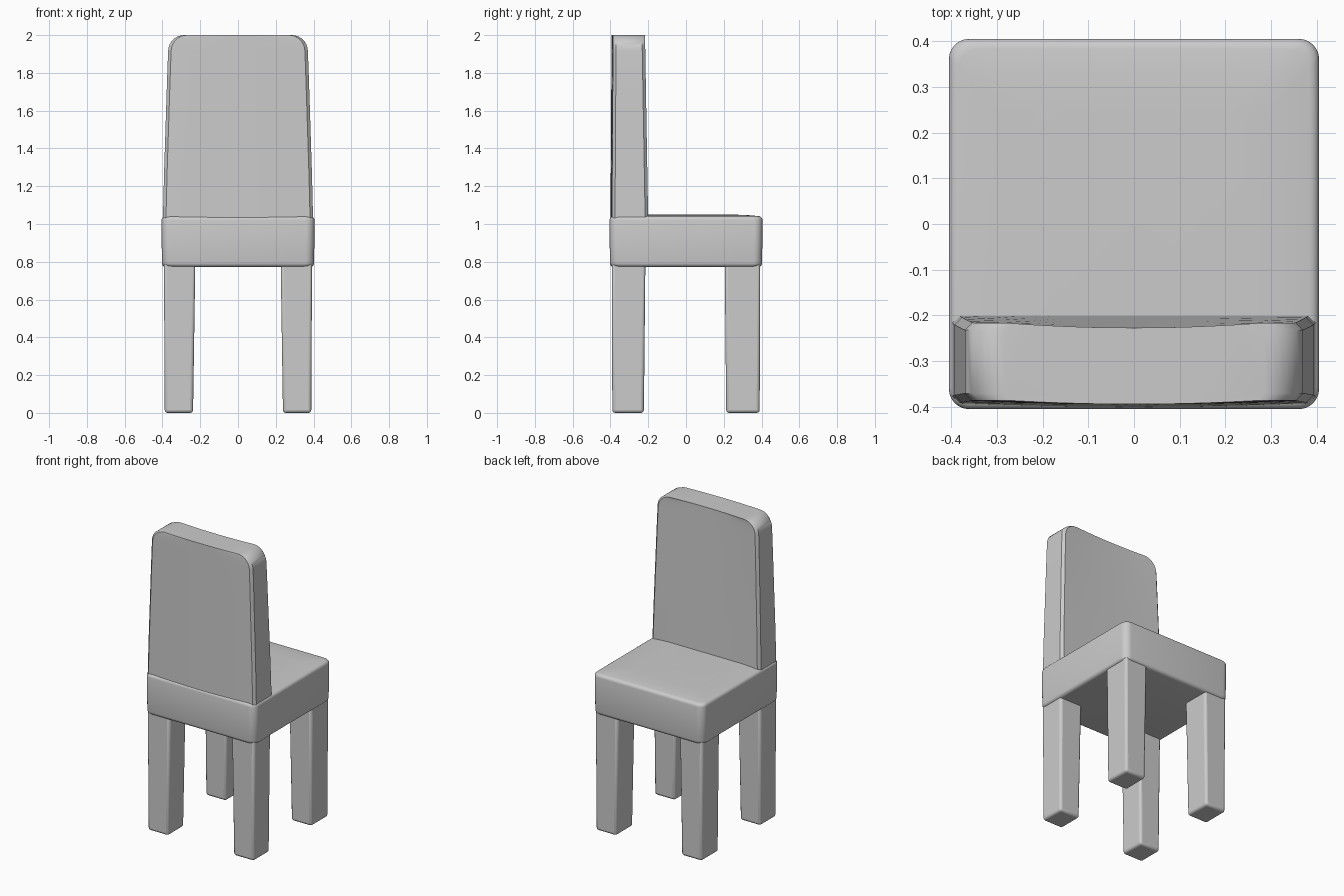
import bpy, bmesh
from math import sin, cos, pi

if "Cube" in bpy.data.objects:
    bpy.data.objects.remove(bpy.data.objects["Cube"])


def finish(bm, name, bevel=0.0, segments=4):
    """Turn a bmesh into a smooth-shaded object with rounded edges."""
    bmesh.ops.recalc_face_normals(bm, faces=bm.faces)
    mesh = bpy.data.meshes.new(name)
    bm.to_mesh(mesh)
    bm.free()
    obj = bpy.data.objects.new(name, mesh)
    bpy.context.collection.objects.link(obj)
    if bevel:
        mod = obj.modifiers.new("rounding", 'BEVEL')
        mod.width, mod.segments = bevel, segments
        mod.limit_method = 'ANGLE'
        mod.angle_limit = 0.6
    bpy.ops.object.select_all(action='DESELECT')
    obj.select_set(True)
    bpy.context.view_layer.objects.active = obj
    bpy.ops.object.shade_smooth_by_angle(angle=0.7)
    return obj


def loft(rings):
    """Skin closed rings of equal length and cap both ends."""
    bm = bmesh.new()
    loops = [[bm.verts.new(p) for p in ring] for ring in rings]
    n = len(loops[0])
    for a, b in zip(loops, loops[1:]):
        for i in range(n):
            j = (i + 1) % n
            bm.faces.new((a[i], a[j], b[j], b[i]))
    bm.faces.new(loops[0][::-1])
    bm.faces.new(loops[-1])
    return bm


def rect(x0, x1, y0, y1, z):
    return [(x0, y0, z), (x1, y0, z), (x1, y1, z), (x0, y1, z)]


# Seat: thick cushion with rounded vertical corners and soft rims
def rounded_square(h, r, z, steps=6):
    ring = []
    for k, (sx, sy) in enumerate([(1, 1), (-1, 1), (-1, -1), (1, -1)]):
        for i in range(steps + 1):
            a = (k + i / steps) * pi / 2
            ring.append((sx * (h - r) + r * cos(a), sy * (h - r) + r * sin(a), z))
    return ring


rim = 0.022
rows = [(0.403 - rim + rim * cos(a), 0.772 + rim + rim * sin(a))
        for a in (-pi / 2 + i * pi / 8 for i in range(5))]
rows += [(0.405 - rim + rim * cos(a), 1.042 - rim + rim * sin(a))
         for a in (i * pi / 8 for i in range(5))]
rows += [(0.33, 1.047), (0.25, 1.05)]
finish(loft([rounded_square(h, min(0.045, h * 0.15), z) for h, z in rows]), "seat")

# Backrest: slightly bowed tapering slab with rounded top corners
rows = [(0.398, 1.0), (0.392, 1.25), (0.384, 1.5), (0.376, 1.75)]
rows += [(0.285 + 0.085 * cos(i * pi / 16), 1.915 + 0.085 * sin(i * pi / 16))
         for i in range(9)]
rings = []
for w, z in rows:
    t = z - 1.0
    c = 0.016
    us = [-1 + i / 5 for i in range(11)]
    back = [(u * (w - c), -0.400 + 0.006 * t + 0.008 * u * u, z) for u in us]
    front = [(u * (w - c), -0.200 - 0.027 * t + 0.010 * u * u * t, z) for u in us]
    yb, yf = back[0][1] + c, front[0][1] - c
    rings.append(back + [(w, yb, z), (w, yf, z)] + front[::-1]
                 + [(-w, yf, z), (-w, yb, z)])
finish(loft(rings), "backrest")

# Legs: square posts, gently tapered towards the floor
for side, sx in (("left", -1), ("right", 1)):
    for end, sy in (("front", -1), ("rear", 1)):
        inner = 0.215 if sy < 0 else 0.205
        bm = loft([rect(sx * 0.238, sx * 0.388, sy * (inner + 0.008), sy * 0.39, 0.0),
                   rect(sx * 0.226, sx * 0.392, sy * inner, sy * 0.393, 0.80)])
        finish(bm, f"{end}_{side}_leg", bevel=0.016, segments=3)
